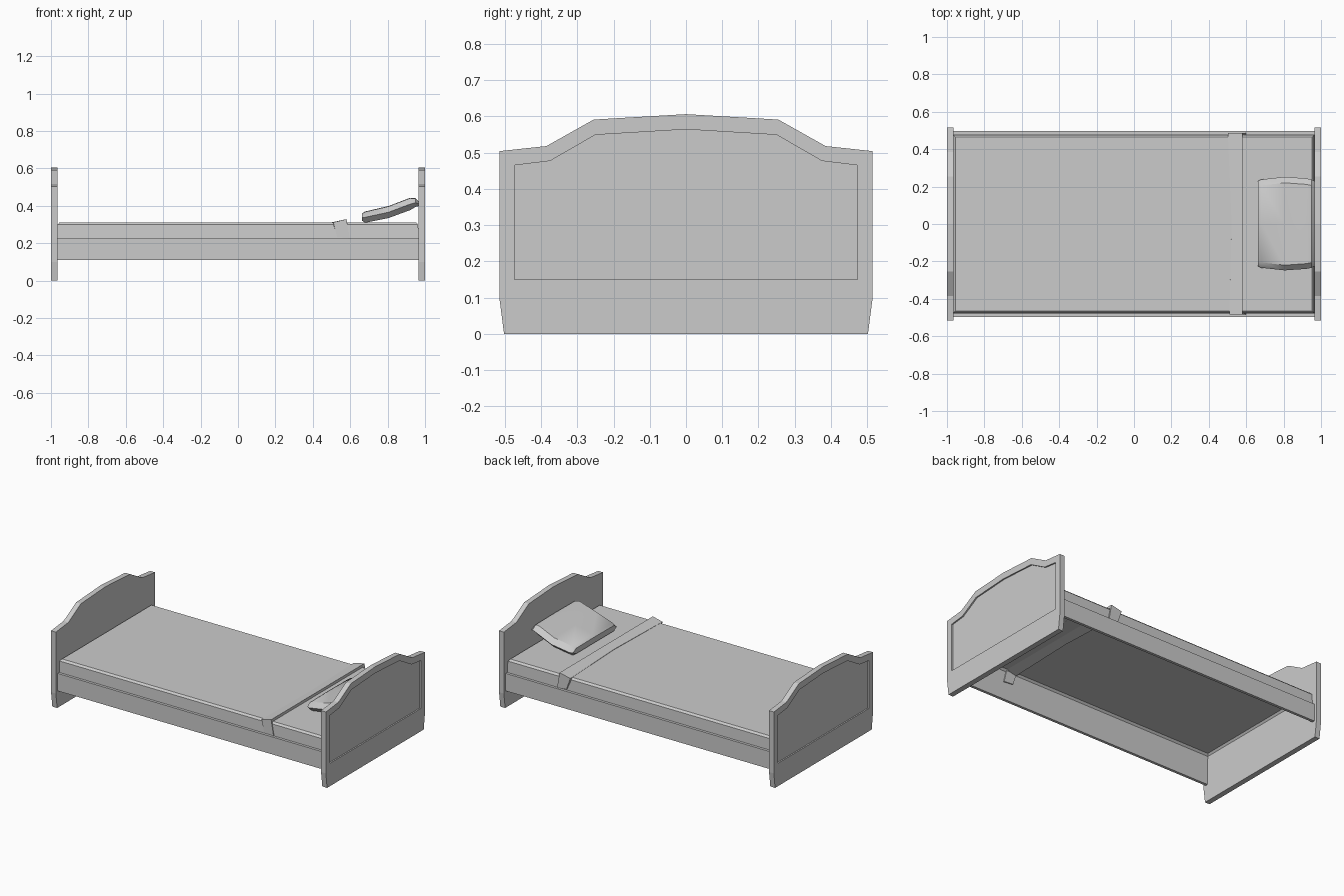
import bpy, bmesh

if "Cube" in bpy.data.objects:
    bpy.data.objects.remove(bpy.data.objects["Cube"])


def loft(name, rings, cap_start=True, cap_end=True, smooth=False):
    """Skin a list of equal-length closed rings into one mesh object."""
    bm = bmesh.new()
    vs = [[bm.verts.new(p) for p in r] for r in rings]
    n = len(rings[0])
    for a, b in zip(vs, vs[1:]):
        for i in range(n):
            j = (i + 1) % n
            bm.faces.new((a[i], a[j], b[j], b[i]))
    if cap_start:
        bm.faces.new(vs[0][::-1])
    if cap_end:
        bm.faces.new(vs[-1])
    bmesh.ops.recalc_face_normals(bm, faces=bm.faces)
    me = bpy.data.meshes.new(name)
    bm.to_mesh(me)
    bm.free()
    ob = bpy.data.objects.new(name, me)
    bpy.context.collection.objects.link(ob)
    if smooth:
        bpy.context.view_layer.objects.active = ob
        ob.select_set(True)
        bpy.ops.object.shade_smooth_by_angle(angle=0.6)
        ob.select_set(False)
    return ob


def mirrored(half):
    """Complete a half outline, whose last point lies on y = 0."""
    return half + [(-y, z) for y, z in half[-2::-1]]


def rect(x0, x1, y, z):
    return [(x0, -y, z), (x1, -y, z), (x1, y, z), (x0, y, z)]


# Headboard and footboard with a recessed outer panel
outline = mirrored([(.502, 0), (.515, .1), (.515, .504), (.385, .518), (.255, .591), (0, .606)])
panel = mirrored([(.473, .15), (.473, .2), (.473, .465), (.375, .477), (.25, .549), (0, .564)])
for name, s in (("headboard", 1), ("footboard", -1)):
    layers = [(.965, outline), (1, outline), (1, panel), (.991, panel)]
    loft(name, [[(s * x, y, z) for y, z in pts] for x, pts in layers])

# Side rails
for name, s in (("back_rail", 1), ("front_rail", -1)):
    section = [(.478, .11), (.496, .11), (.496, .225), (.478, .225)]
    loft(name, [[(x, s * y, z) for y, z in section] for x in (-.966, .966)])

# Mattress, hollow underneath, with a chamfered top edge
loft("mattress", [rect(-.966, .966, .479, .222), rect(-.965, .963, .476, .299),
                  rect(-.955, .953, .464, .311)], cap_start=False)

# Folded sheet band draped over the mattress
stations = []
for y, x0, x1, z0, z1, t in ((-.484, .530, .598, .232, .226, (0, .012, 0)),
                             (-.484, .510, .580, .312, .329, (0, .014, -.018)),
                             (0, .522, .580, .314, .329, (0, 0, -.018)),
                             (.486, .502, .580, .312, .329, (0, -.014, -.018)),
                             (.486, .530, .598, .232, .226, (0, -.012, 0))):
    stations.append([(x0, y, z0), (x1, y, z1),
                     (x1, y + t[1], z1 + t[2]), (x0, y + t[1], z0 + t[2])])
loft("sheet_fold", stations)

# Pillow leaning against the headboard
rings = []
for x, z, h, w in ((.662, .339, .018, .225), (.680, .339, .029, .234), (.805, .366, .031, .248),
                   (.920, .409, .032, .240), (.950, .417, .022, .234), (.966, .411, .012, .225)):
    v = w - .028
    rings.append([(x, -w, z), (x, -v, z - h), (x, 0, z - h), (x, v, z - h),
                  (x, w + .004, z), (x, v, z + h), (x, 0, z + h + .002), (x, -v, z + h)])
loft("pillow", rings, smooth=True)
